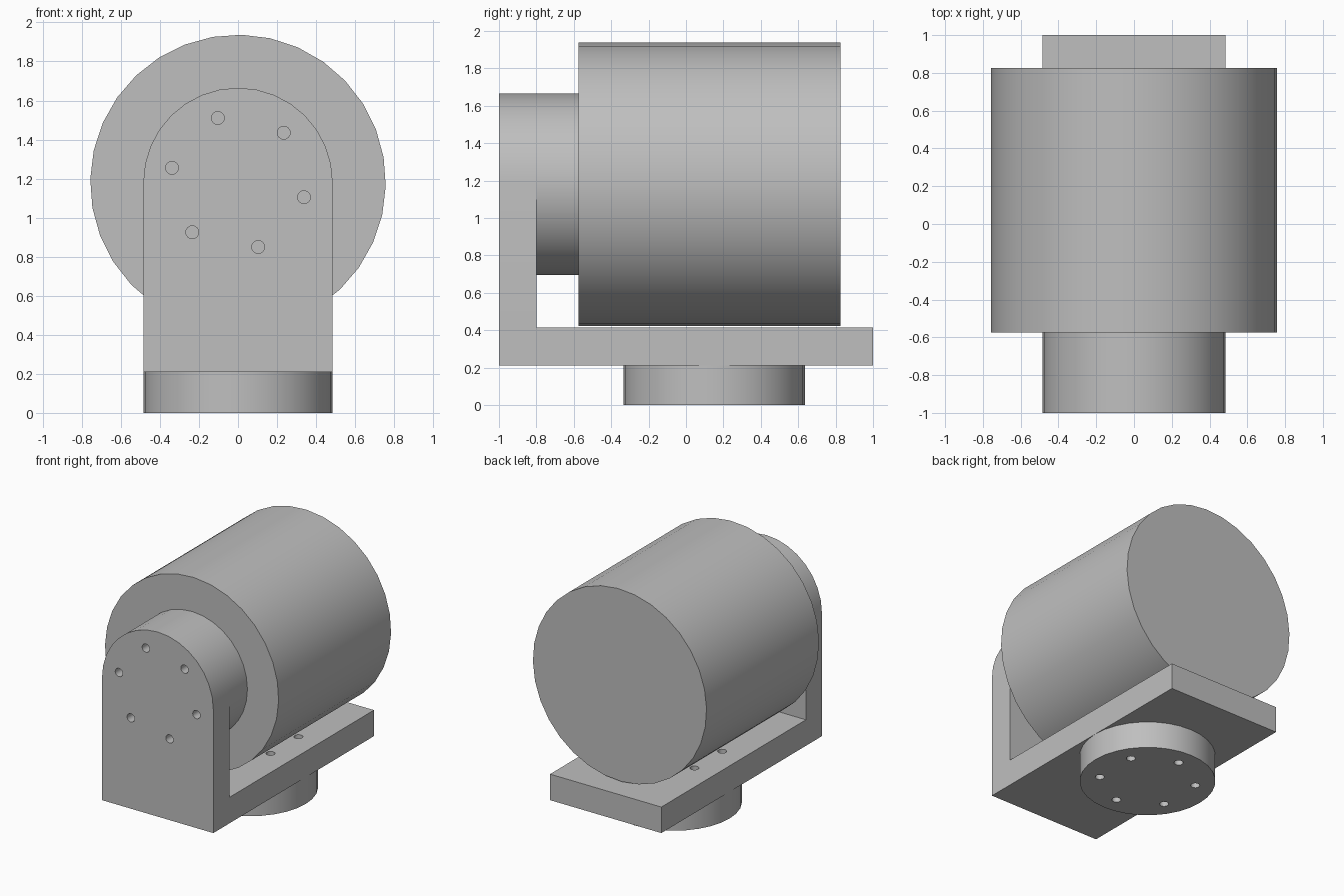
import bpy
import bmesh
from math import cos, sin, pi, radians
from mathutils import Matrix, Vector

cube = bpy.data.objects.get("Cube")
if cube:
    bpy.data.objects.remove(cube, do_unlink=True)

grey = bpy.data.materials.new("machined grey")
grey.use_nodes = True
grey.diffuse_color = (0.52, 0.52, 0.52, 1)
grey.node_tree.nodes["Principled BSDF"].inputs["Base Color"].default_value = grey.diffuse_color

R = 0.485          # flange and bracket half width
AXIS_Z = 1.18      # height of the horizontal axis
FOOT_Y = 0.15      # centre of the vertical axis
SIDES = 32


def ring(radius, count, turn=0.0):
    return [(radius * cos(turn + 2 * pi * i / count),
             radius * sin(turn + 2 * pi * i / count)) for i in range(count)]


def prism(bm, points, axis, low, high):
    """Extrude a 2D outline along y or z."""
    def place(p, d):
        return (p[0], d, p[1]) if axis == "y" else (p[0], p[1], d)
    face = bm.faces.new([bm.verts.new(place(p, low)) for p in points])
    moved = bmesh.ops.extrude_face_region(bm, geom=[face])["geom"]
    shift = Vector(place((0, 0), high - low))
    bmesh.ops.translate(bm, vec=shift, verts=[v for v in moved if isinstance(v, bmesh.types.BMVert)])


def make(name, outlines, axis, low, high):
    bm = bmesh.new()
    for points in outlines:
        prism(bm, points, axis, low, high)
    bmesh.ops.recalc_face_normals(bm, faces=bm.faces)
    mesh = bpy.data.meshes.new(name)
    bm.to_mesh(mesh)
    bm.free()
    mesh.materials.append(grey)
    obj = bpy.data.objects.new(name, mesh)
    bpy.context.collection.objects.link(obj)
    return obj


def activate(obj):
    bpy.ops.object.select_all(action="DESELECT")
    obj.select_set(True)
    bpy.context.view_layer.objects.active = obj


def combine(target, tool, operation):
    activate(target)
    mod = target.modifiers.new(operation.lower(), "BOOLEAN")
    mod.operation, mod.object, mod.solver = operation, tool, "EXACT"
    bpy.ops.object.modifier_apply(modifier=mod.name)


def offset(points, dx, dy):
    return [(x + dx, y + dy) for x, y in points]


def bolt_holes(name, axis, centre, turn, low, high):
    outlines = [offset(ring(0.033, 16), px, py + centre) for px, py in ring(0.346, 6, turn)]
    cutter = make(name, outlines, axis, low, high)
    cutter.hide_render = True
    return cutter


# Main motor drum
drum = make("motor_drum", [offset(ring(0.757, SIDES, radians(-1.4)), 0, AXIS_Z)],
            "y", -0.575, 0.825)

# Flange between the drum and the bracket
hub = make("drum_flange", [offset(ring(R, SIDES), 0, AXIS_Z)], "y", -0.8, -0.575)

# L-shaped bracket: arched upright joined to a flat base
arch = [(R * cos(pi * i / 16), AXIS_Z + R * sin(pi * i / 16)) for i in range(17)]
bracket = make("bracket", [[(-R, 0.21), (R, 0.21)] + arch], "y", -1, -0.8)
base = make("bracket_base", [[(-R, -1), (R, -1), (R, 1), (-R, 1)]], "z", 0.21, 0.415)
combine(bracket, base, "UNION")
bpy.data.objects.remove(base, do_unlink=True)

# Round foot flange under the bracket
foot = make("foot_flange", [offset(ring(R, SIDES), 0, FOOT_Y)], "z", 0, 0.21)

# Bolt circles through each flange and the bracket
front_holes = bolt_holes("front_hole_cutter", "y", AXIS_Z, radians(47.4), -1.1, -0.5)
foot_holes = bolt_holes("foot_hole_cutter", "z", FOOT_Y, radians(30), -0.1, 0.5)
for part, cutter in ((bracket, front_holes), (hub, front_holes),
                     (bracket, foot_holes), (foot, foot_holes)):
    combine(part, cutter, "DIFFERENCE")
for cutter in (front_holes, foot_holes):
    bpy.data.objects.remove(cutter, do_unlink=True)

# Smooth round walls, keep rims sharp
for part in (drum, hub, bracket, foot):
    activate(part)
    bpy.ops.object.shade_smooth_by_angle(angle=radians(30))
